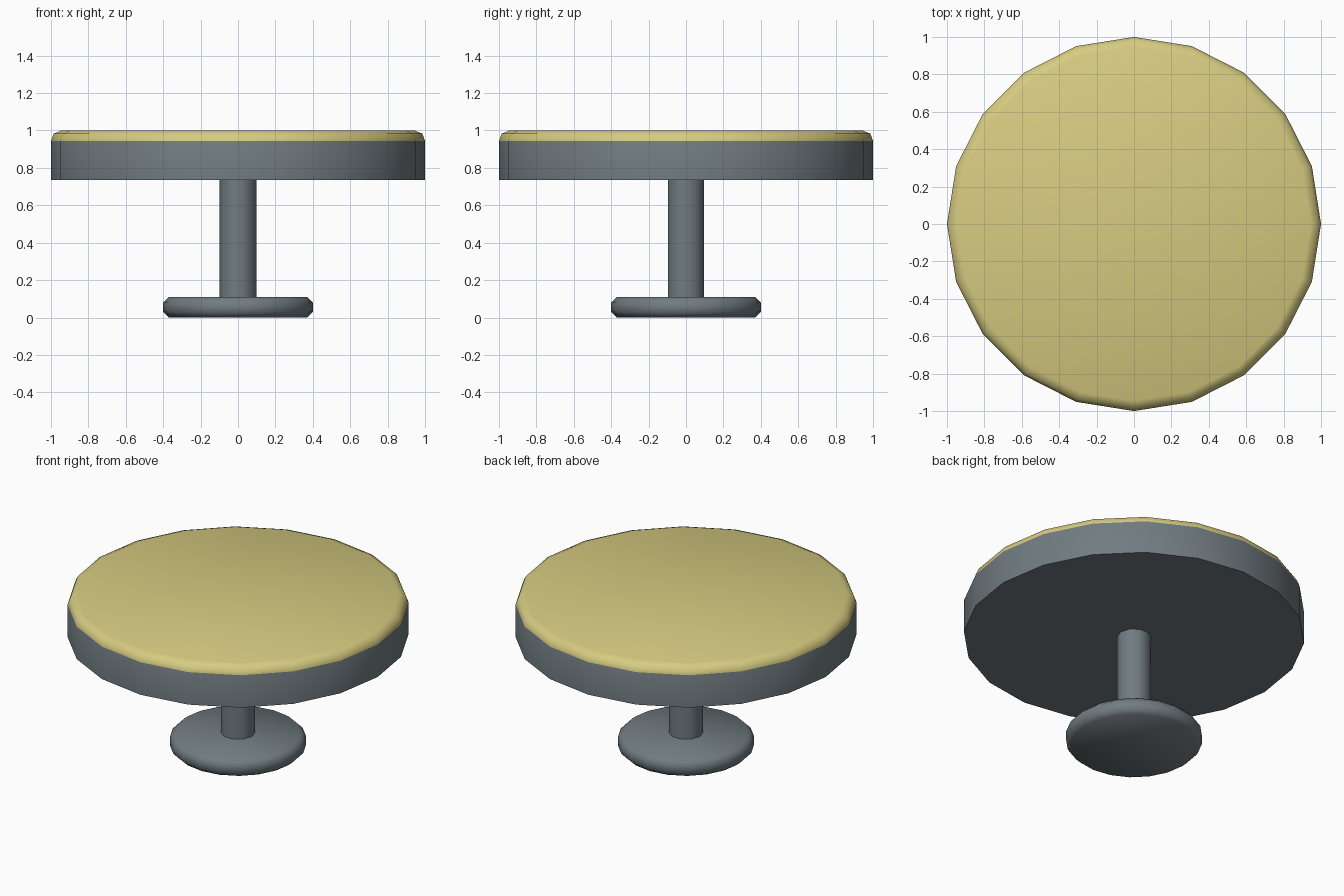
import bpy, math

if "Cube" in bpy.data.objects:
    bpy.data.objects.remove(bpy.data.objects["Cube"])

def material(name, rgb):
    m = bpy.data.materials.new(name)
    m.diffuse_color = (*rgb, 1)
    m.use_nodes = True
    m.node_tree.nodes["Principled BSDF"].inputs["Base Color"].default_value = m.diffuse_color
    return m

grey = material("slate grey", (0.165, 0.20, 0.22))
yellow = material("pale yellow", (0.68, 0.60, 0.22))

def lathe(name, profile, sides, mats, bottom=True, top=True):
    """Turn a (radius, z) profile, listed bottom to top, around z."""
    verts, faces = [], []
    for r, z in profile:
        for i in range(sides):
            a = 2 * math.pi * i / sides
            verts.append((r * math.cos(a), r * math.sin(a), z))
    for k in range(len(profile) - 1):
        for i in range(sides):
            j = (i + 1) % sides
            faces.append((k*sides + i, k*sides + j, (k+1)*sides + j, (k+1)*sides + i))
    if bottom:
        faces.append(tuple(reversed(range(sides))))
    if top:
        faces.append(tuple((len(profile) - 1) * sides + i for i in range(sides)))
    me = bpy.data.meshes.new(name)
    me.from_pydata(verts, [], faces)
    for m in mats:
        me.materials.append(m)
    ob = bpy.data.objects.new(name, me)
    bpy.context.collection.objects.link(ob)
    bpy.ops.object.select_all(action='DESELECT')
    ob.select_set(True)
    bpy.context.view_layer.objects.active = ob
    bpy.ops.object.shade_smooth_by_angle(angle=math.radians(50))
    return ob

# Table top with a rounded, yellow upper edge
top = lathe("table_top", [(1, 0.735), (1, 0.945), (0.985, 0.983), (0.945, 1.0)], 20, [grey, yellow])
for p in top.data.polygons:
    if p.center.z > 0.945:
        p.material_index = 1

# Central stem
lathe("stem", [(0.1, 0.11), (0.1, 0.735)], 10, [grey], False, False)

# Foot disc with chamfered rims
lathe("foot", [(0.37, 0), (0.4, 0.03), (0.4, 0.08), (0.37, 0.11)], 20, [grey])
